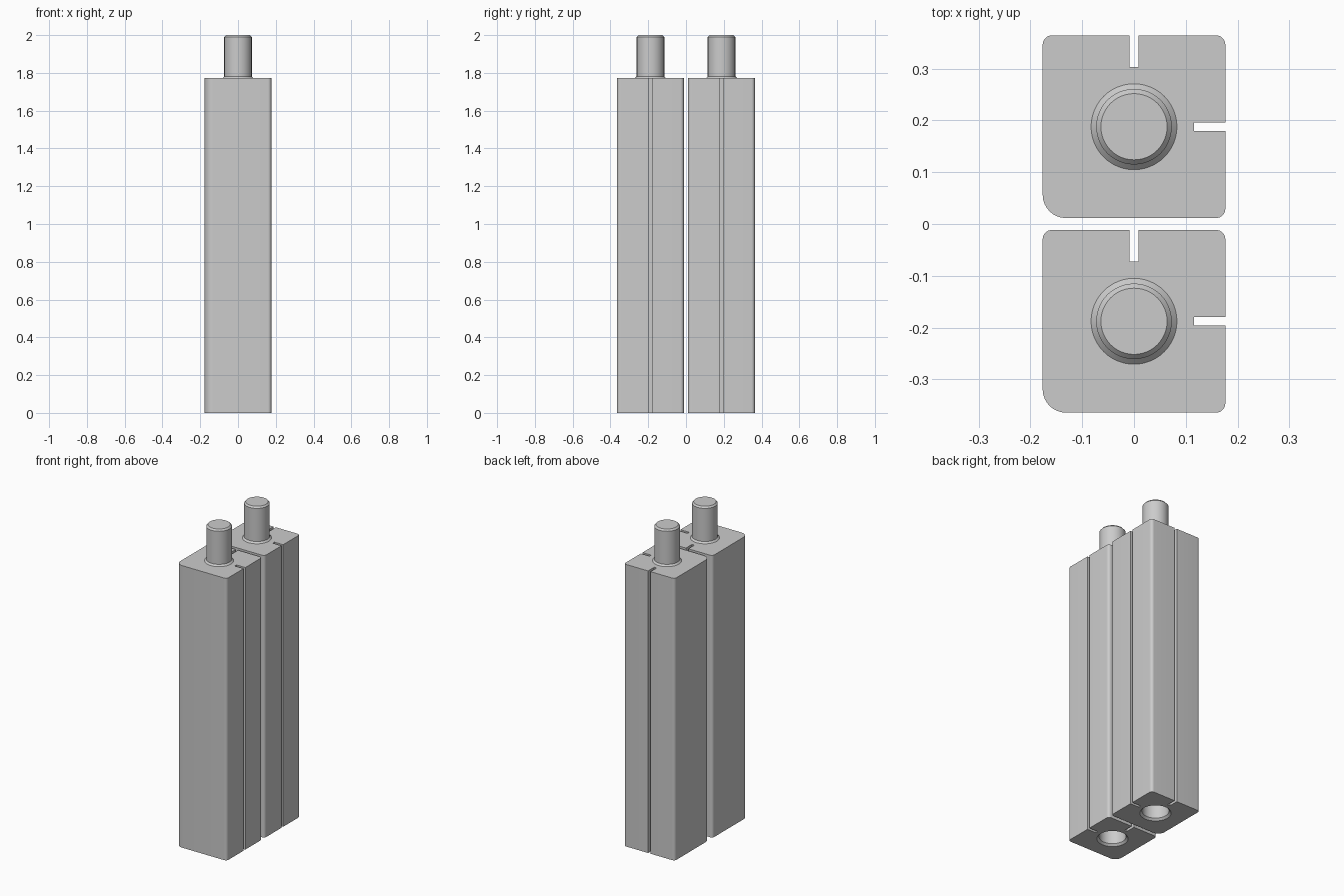
import bpy, bmesh, math

if "Cube" in bpy.data.objects:
    bpy.data.objects.remove(bpy.data.objects["Cube"])

HALF, TOP = 0.1765, 1.772        # block half width and height
SLOT_W, SLOT_D = 0.0085, 0.061   # slot half width and depth
SIDES = 48

metal = bpy.data.materials.new("plain grey")
metal.diffuse_color = (0.6, 0.6, 0.6, 1)
metal.use_nodes = True
metal.node_tree.nodes["Principled BSDF"].inputs["Base Color"].default_value = metal.diffuse_color


def corner(sx, sy, r, start, steps=8):
    """Rounded corner points, counter-clockwise from the start angle."""
    cx, cy = sx * (HALF - r), sy * (HALF - r)
    angles = [math.radians(start + 90 * i / steps) for i in range(steps + 1)]
    return [(cx + r * math.cos(a), cy + r * math.sin(a)) for a in angles]


def outline():
    """Square section with one large corner and slots on the right and back."""
    w, d = SLOT_W, HALF - SLOT_D
    right_slot = [(HALF, -w), (d, -w), (d, w), (HALF, w)]
    back_slot = [(w, HALF), (w, d), (-w, d), (-w, HALF)]
    return (corner(-1, -1, 0.045, 180) + corner(1, -1, 0.018, 270) + right_slot
            + corner(1, 1, 0.018, 0) + back_slot + corner(-1, 1, 0.018, 90))


def loop_edges(bm, verts):
    return [bm.edges.new((v, verts[(i + 1) % len(verts)])) for i, v in enumerate(verts)]


def bridge(bm, a, b):
    n = len(a)
    for i in range(n):
        j = (i + 1) % n
        bm.faces.new((a[i], a[j], b[j], b[i]))


def lathe(bm, profile):
    """Turned surface closed at its last ring; returns the first ring."""
    rings = [[bm.verts.new((r * math.cos(2 * math.pi * i / SIDES),
                            r * math.sin(2 * math.pi * i / SIDES), z))
              for i in range(SIDES)] for r, z in profile]
    for a, b in zip(rings, rings[1:]):
        bridge(bm, a, b)
    bm.faces.new(rings[-1])
    return rings[0]


def make_block(name, y):
    bm = bmesh.new()
    pts = outline()
    low = [bm.verts.new((px, py, 0)) for px, py in pts]
    high = [bm.verts.new((px, py, TOP)) for px, py in pts]
    bridge(bm, low, high)
    # pin with flared foot and chamfered tip; socket with chamfered mouth
    pin = lathe(bm, [(0.083, TOP), (0.073, TOP + 0.01), (0.073, 1.99), (0.064, 2.0)])
    socket = lathe(bm, [(0.088, 0), (0.076, 0.012), (0.076, 0.25)])
    # end faces around the pin and the socket
    for outer, inner in ((high, pin), (low, socket)):
        edges = []
        for ring in (outer, inner):
            for i, v in enumerate(ring):
                edges.append(bm.edges.get((v, ring[(i + 1) % len(ring)])))
        bmesh.ops.triangle_fill(bm, edges=edges, use_beauty=True)
    bmesh.ops.recalc_face_normals(bm, faces=bm.faces)
    mesh = bpy.data.meshes.new(name)
    bm.to_mesh(mesh)
    bm.free()
    mesh.materials.append(metal)
    ob = bpy.data.objects.new(name, mesh)
    ob.location.y = y
    bpy.context.collection.objects.link(ob)
    bpy.ops.object.select_all(action='DESELECT')
    ob.select_set(True)
    bpy.context.view_layer.objects.active = ob
    bpy.ops.object.shade_smooth_by_angle(angle=math.radians(30))


make_block("front_block", -0.188)
make_block("back_block", 0.188)
